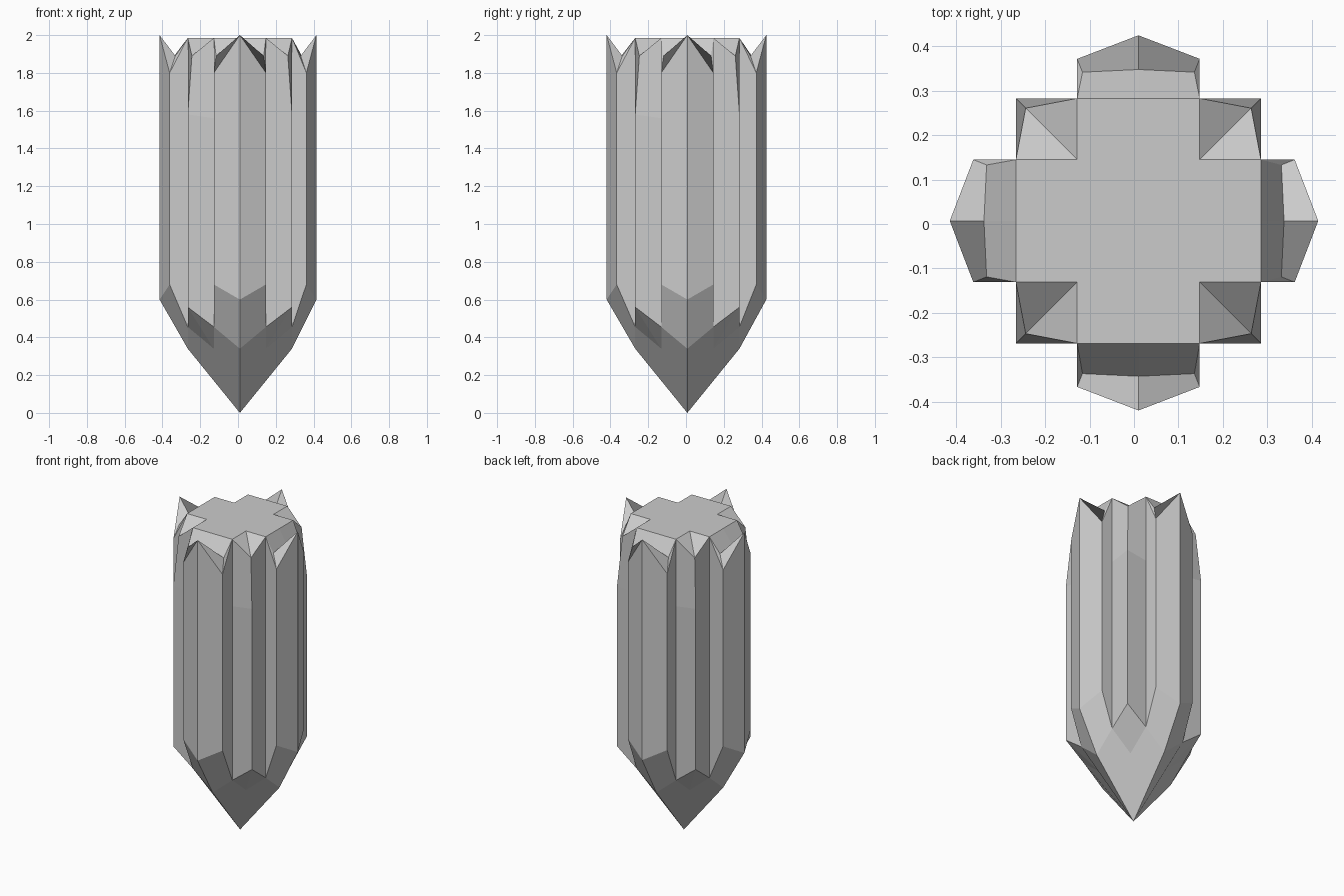
import bpy, bmesh
from math import pi
from mathutils import Matrix

if "Cube" in bpy.data.objects:
    bpy.data.objects.remove(bpy.data.objects["Cube"])

W, H, TOP = 0.276, 0.138, 1.985      # core half width, rib half width, top height
CX, CY = 0.01, 0.007                 # axis of the shape


def half_rib(reach):
    """Faces of one half rib plus its half of the neighbouring corner."""
    sh, mid = reach - 0.053, reach - 0.08
    t0, t1, t2 = (W, 0, TOP), (W, H, TOP), (H, H, TOP)
    chip, low, notch = (0.254, 0.254, 1.89), (W, W, 1.58), (W, H, 1.56)
    m0, m1 = (mid + 0.003, 0, 1.89), (mid - 0.003, 0.126, 1.89)
    tip, shoulder = (reach, 0, 2.0), (sh, H, 1.8)
    tip_b, sh_b = (reach, 0, 0.6), (sh, H, 0.68)
    b0, b1, b2, bc = (W, 0, 0.34), (W, H, 0.455), (H, H, 0.34), (W, W, 0.56)
    return [
        # flat top and chipped corner
        [(0, 0, TOP), t0, t1, t2], [t2, t1, chip],
        [t1, chip, low, notch], [notch, low, bc, b1],
        # rib crown
        [t0, t1, m1, m0], [m0, m1, shoulder, tip], [t1, shoulder, m1],
        # rib walls and underside
        [t1, shoulder, sh_b, b1, notch], [tip, shoulder, sh_b, tip_b],
        [tip_b, sh_b, b1, b0],
        # pointed base
        [(0, 0, 0), b0, b1, b2], [b2, b1, bc],
    ]


bm = bmesh.new()
# ribs: right, back, left, front
for k, reach in enumerate((0.405, 0.418, 0.425, 0.427)):
    m = Matrix.Translation((CX, CY, 0)) @ Matrix.Rotation(k * pi / 2, 4, 'Z')
    for side in (1, -1):
        mm = m @ Matrix.Diagonal((1, side, 1, 1))
        for face in half_rib(reach):
            verts = [bm.verts.new(p) for p in face]
            bmesh.ops.transform(bm, matrix=mm, verts=verts)
            bm.faces.new(verts)
bmesh.ops.remove_doubles(bm, verts=bm.verts, dist=0.0005)
bmesh.ops.recalc_face_normals(bm, faces=bm.faces)

mesh = bpy.data.meshes.new("ribbed_crystal")
bm.to_mesh(mesh)
bm.free()
bpy.context.collection.objects.link(bpy.data.objects.new("ribbed_crystal", mesh))
